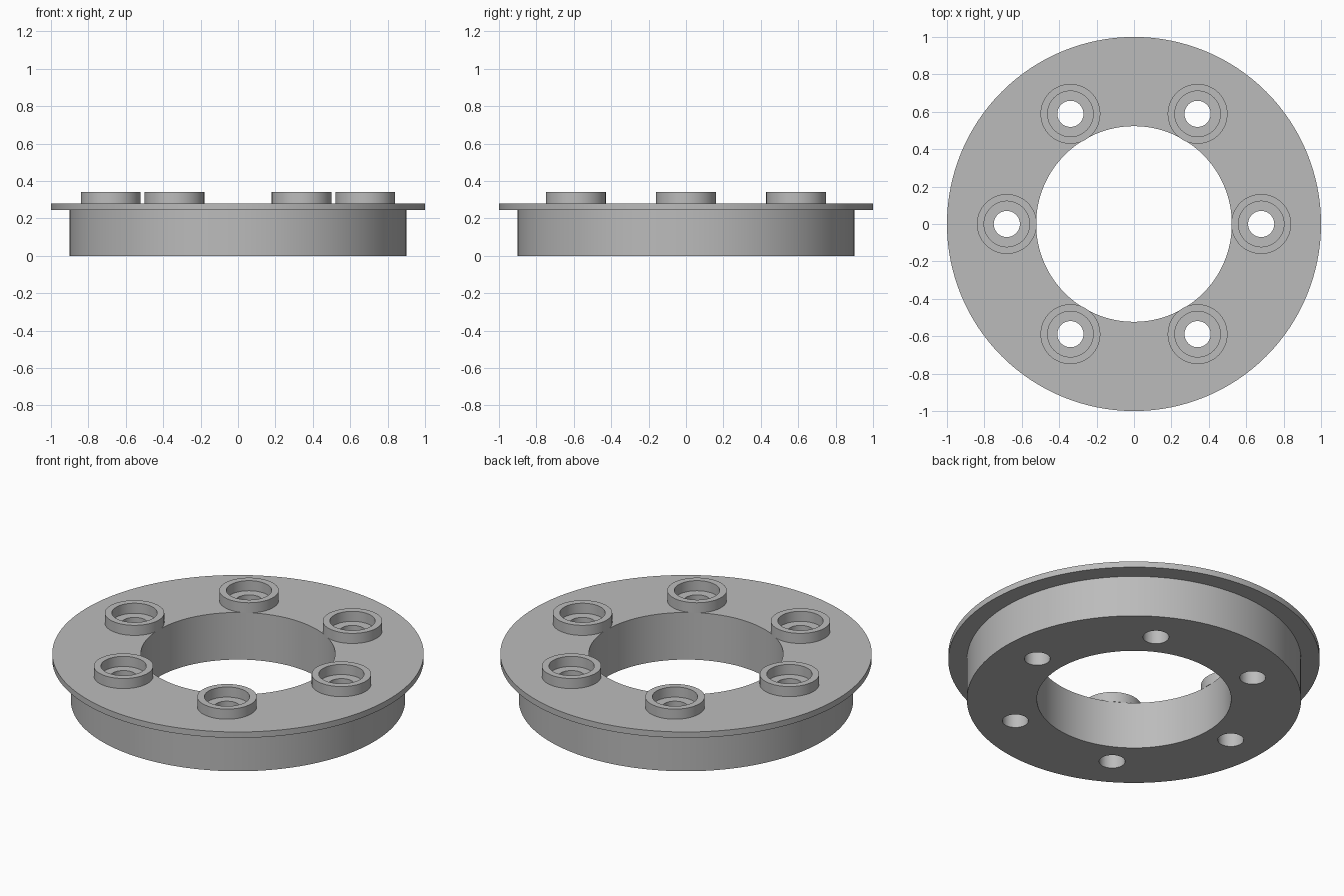
import bpy, bmesh, math

if "Cube" in bpy.data.objects:
    bpy.data.objects.remove(bpy.data.objects["Cube"])

grey = bpy.data.materials.new("grey metal")
grey.diffuse_color = (0.5, 0.5, 0.5, 1)
grey.use_nodes = True
grey.node_tree.nodes["Principled BSDF"].inputs["Base Color"].default_value = grey.diffuse_color


def lathe(name, profile, segments, location=(0, 0, 0)):
    """Revolve a closed (radius, z) profile around the z axis."""
    bm = bmesh.new()
    rings = []
    for i in range(segments):
        a = 2 * math.pi * i / segments
        rings.append([bm.verts.new((r * math.cos(a), r * math.sin(a), z)) for r, z in profile])
    n = len(profile)
    for i in range(segments):
        p, q = rings[i], rings[(i + 1) % segments]
        for j in range(n):
            k = (j + 1) % n
            bm.faces.new((p[j], q[j], q[k], p[k]))
    bmesh.ops.recalc_face_normals(bm, faces=bm.faces)
    mesh = bpy.data.meshes.new(name)
    bm.to_mesh(mesh)
    bm.free()
    mesh.materials.append(grey)
    obj = bpy.data.objects.new(name, mesh)
    obj.location = location
    bpy.context.collection.objects.link(obj)
    return obj


def smooth(obj):
    bpy.ops.object.select_all(action='DESELECT')
    obj.select_set(True)
    bpy.context.view_layer.objects.active = obj
    bpy.ops.object.shade_smooth_by_angle(angle=math.radians(30))


# Flanged ring body
body = lathe("flanged_ring", [(0.523, 0), (0.9, 0), (0.9, 0.245), (1.0, 0.245),
                              (1.0, 0.28), (0.523, 0.28)], 128)

# Six bolt positions: a raised collar around each through hole
cutters = []
for i in range(6):
    a = math.radians(60 * i)
    x, y = 0.68 * math.cos(a), 0.68 * math.sin(a)
    collar = lathe(f"bolt_collar_{i + 1}", [(0.122, 0.28), (0.16, 0.28),
                                            (0.16, 0.34), (0.122, 0.34)], 64, (x, y, 0))
    smooth(collar)
    bpy.ops.mesh.primitive_cylinder_add(vertices=48, radius=0.07, depth=1, location=(x, y, 0.14))
    cutter = bpy.context.object
    cutter.name = f"hole_cutter_{i + 1}"
    cutter.data.materials.append(grey)
    cutters.append(cutter)

# Drill the bolt holes, then drop the cutters
bpy.context.view_layer.objects.active = body
for cutter in cutters:
    mod = body.modifiers.new("bolt hole", 'BOOLEAN')
    mod.operation = 'DIFFERENCE'
    mod.solver = 'EXACT'
    mod.object = cutter
    bpy.ops.object.modifier_apply(modifier=mod.name)
    bpy.data.objects.remove(cutter, do_unlink=True)
smooth(body)
